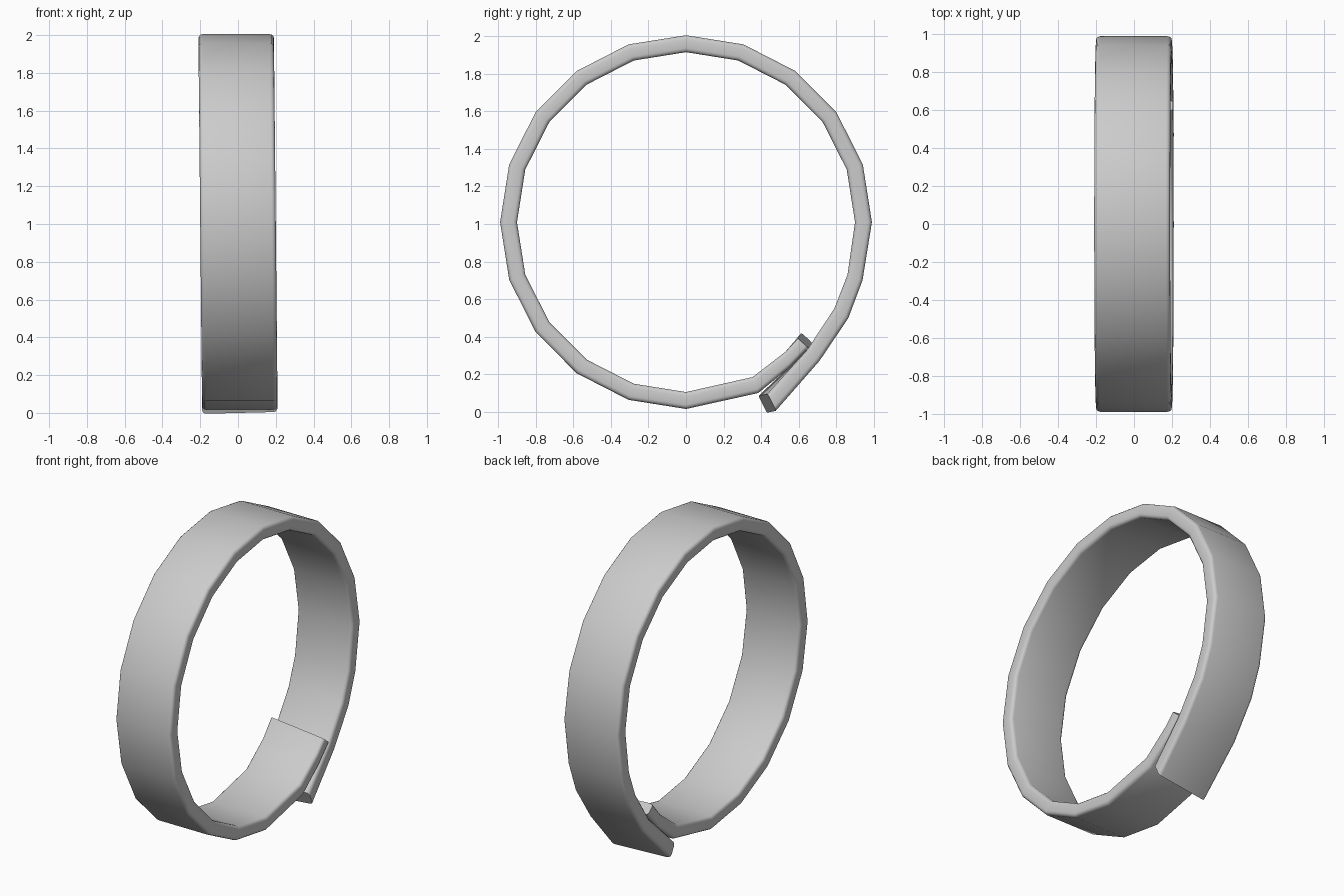
import bpy, bmesh, math
from mathutils import Vector

if "Cube" in bpy.data.objects:
    bpy.data.objects.remove(bpy.data.objects["Cube"])

HALF_W, R = 0.2, 0.022      # half width of the strap, edge rounding

# Stations along the strap: (outer point, inner point, end skew) in the y-z plane
stations = [
    ((0.455, 0.00), (0.41, 0.09), (0.025, 0.005)),
    ((0.71, 0.27), (0.645, 0.33), (0, 0)),
    ((0.865, 0.50), (0.79, 0.55), (0, 0)),
    ((0.94, 0.70), (0.86, 0.73), (0, 0)),
]
for k in range(16):         # regular part of the ring
    a = math.radians(18 * k)
    c, s = math.cos(a), math.sin(a)
    stations.append(((0.99 * c, 1.01 + 0.995 * s),
                     (0.90 * c, 1.01 + 0.905 * s), (0, 0)))
stations += [
    ((0.385, 0.10), (0.355, 0.185), (0, 0)),
    ((0.55, 0.235), (0.53, 0.32), (0, 0)),
    ((0.662, 0.355), (0.605, 0.405), (-0.009, -0.015)),
]

# Rounded rectangle: x across the strap, t from outer (0) to inner (1)
rt = R / 0.09
section = []
for cx, ct, start in ((HALF_W - R, 1 - rt, 0), (-HALF_W + R, 1 - rt, 90),
                      (-HALF_W + R, rt, 180), (HALF_W - R, rt, 270)):
    for i in range(4):
        a = math.radians(start + 30 * i)
        section.append((cx + R * math.cos(a), ct + rt * math.sin(a)))

# Sweep the section along the stations
bm = bmesh.new()
rings = []
for outer, inner, skew in stations:
    o, n, sk = Vector(outer), Vector(inner), Vector(skew)
    ring = []
    for x, t in section:
        p = o.lerp(n, t) + sk * (x / HALF_W)
        ring.append(bm.verts.new((x + 0.01 * (1 - p.y), p.x, p.y)))
    rings.append(ring)
count = len(section)
for a, b in zip(rings, rings[1:]):
    for i in range(count):
        j = (i + 1) % count
        bm.faces.new((a[i], a[j], b[j], b[i]))
bm.faces.new(rings[0])
bm.faces.new(rings[-1])
bmesh.ops.recalc_face_normals(bm, faces=bm.faces)

mesh = bpy.data.meshes.new("strap_band")
bm.to_mesh(mesh)
bm.free()
strap = bpy.data.objects.new("strap_band", mesh)
bpy.context.collection.objects.link(strap)
bpy.context.view_layer.objects.active = strap
strap.select_set(True)
bpy.ops.object.shade_smooth_by_angle(angle=math.radians(40))
